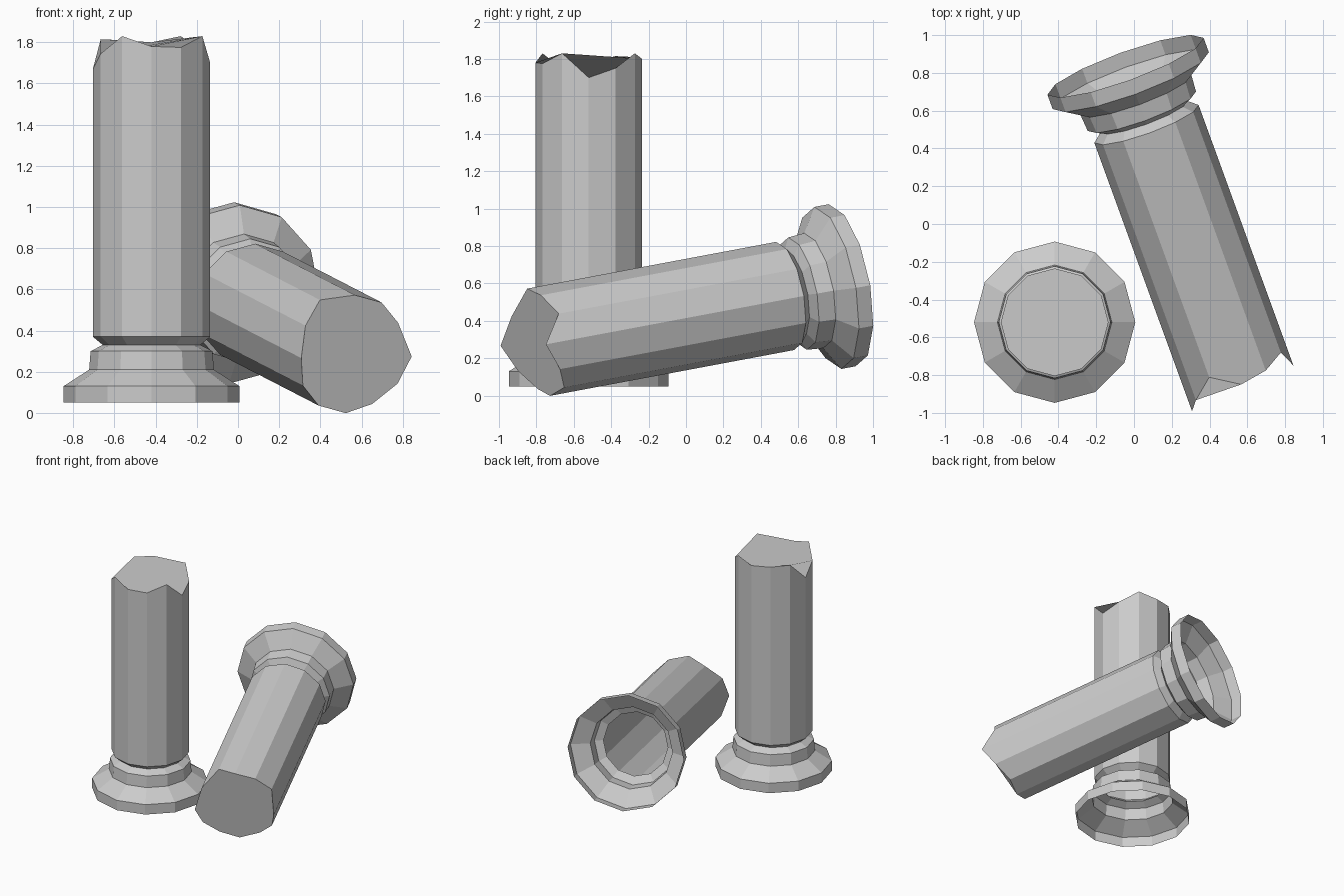
import bpy, bmesh
from math import sin, cos, radians, pi
from mathutils import Matrix, Vector

if "Cube" in bpy.data.objects:
    bpy.data.objects.remove(bpy.data.objects["Cube"])

SIDES = 12
# (radius, height) from the flared foot up to the start of the shaft
PROFILE = [(0.427, 0.0), (0.427, 0.08), (0.303, 0.16),
           (0.296, 0.25), (0.237, 0.28), (0.285, 0.32)]


def broken_column(name, jagged, matrix, scale=1.0):
    """Open-bottomed column shell with a jagged, capped break at the top."""
    bm = bmesh.new()

    def ring(r, heights):
        return [bm.verts.new((r * cos(2 * pi * i / SIDES),
                              r * sin(2 * pi * i / SIDES), h))
                for i, h in enumerate(heights)]

    rings = [ring(r * scale, [h * scale] * SIDES) for r, h in PROFILE]
    rings.append(ring(PROFILE[-1][0] * scale, jagged))
    for a, b in zip(rings, rings[1:]):
        for i in range(SIDES):
            j = (i + 1) % SIDES
            bm.faces.new((a[i], a[j], b[j], b[i]))
    # uneven broken face
    bm.faces.new(rings[-1])
    mesh = bpy.data.meshes.new(name)
    bm.to_mesh(mesh)
    bm.free()
    ob = bpy.data.objects.new(name, mesh)
    bpy.context.collection.objects.link(ob)
    ob.matrix_world = matrix
    return ob


# standing column: rim heights above the ground, every 30 degrees
standing_rim = [1.70, 1.75, 1.83, 1.80, 1.81, 1.815,
                1.67, 1.745, 1.83, 1.78, 1.775, 1.83]
broken_column("standing_column", [z - 0.05 for z in standing_rim],
              Matrix.Translation((-0.42, -0.52, 0.05)))

# fallen column: turned 20 degrees, broken end dipping 10 degrees
fallen_rim = [1.49, 1.376, 1.42, 1.438, 1.35, 1.46,
              1.535, 1.475, 1.42, 1.41, 1.375, 1.42]
yaw, dip = radians(20), radians(10)
u = Vector((cos(yaw), sin(yaw), 0))
d = Vector((sin(yaw) * cos(dip), -cos(yaw) * cos(dip), -sin(dip)))
v = d.cross(u)
frame = Matrix((u, v, d)).transposed().to_4x4()
broken_column("fallen_column", [t + 0.33 for t in fallen_rim],
              Matrix.Translation((-0.045, 0.835, 0.59)) @ frame, 1.03)
